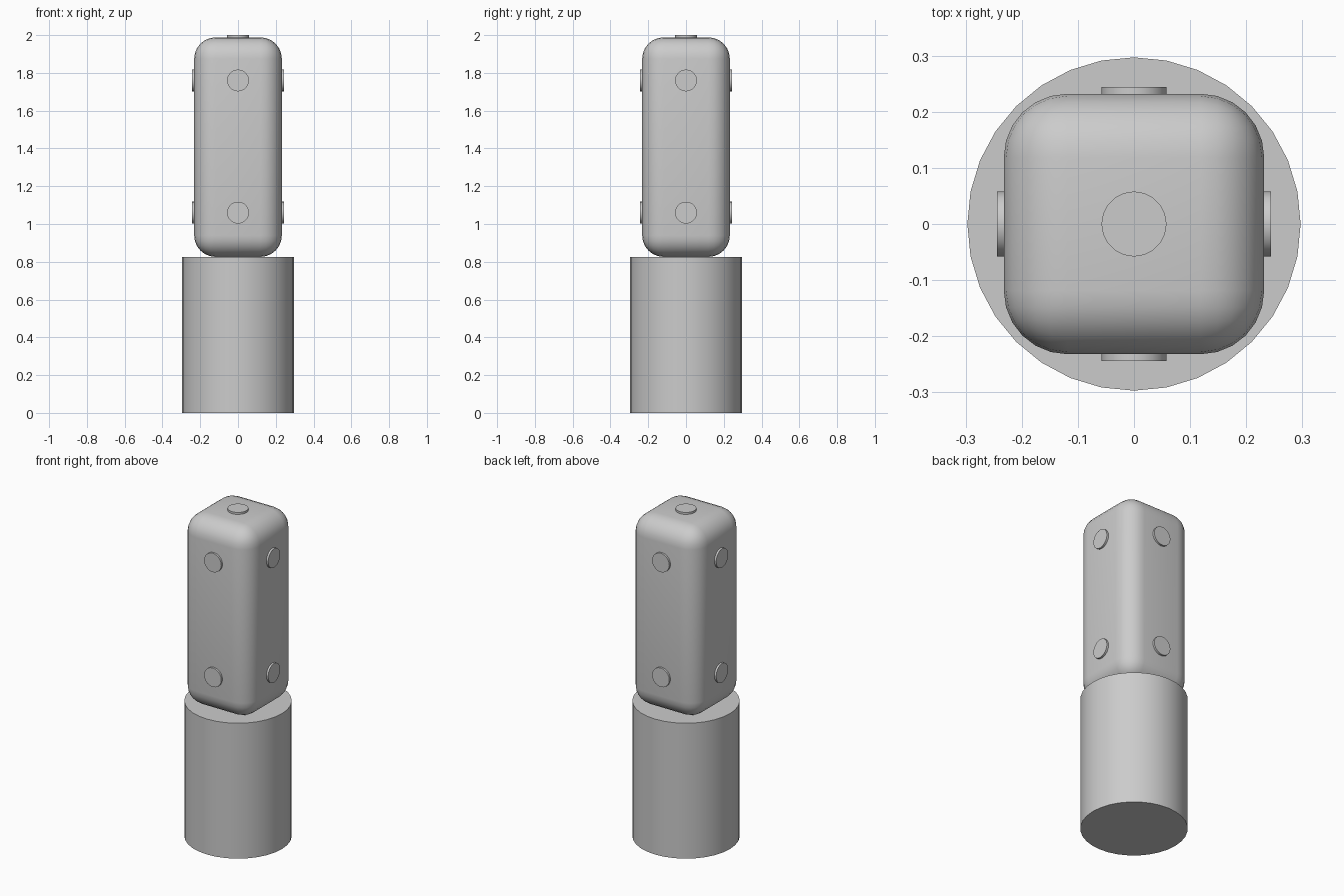
import bpy
import math

cube = bpy.data.objects.get("Cube")
if cube:
    bpy.data.objects.remove(cube, do_unlink=True)

grey = bpy.data.materials.new("plain grey")
grey.use_nodes = True
grey.diffuse_color = (0.6, 0.6, 0.6, 1)
grey.node_tree.nodes["Principled BSDF"].inputs["Base Color"].default_value = grey.diffuse_color

BASE_TOP, BODY_TOP, HALF = 0.826, 1.988, 0.232
OUT = 0.012  # how far the studs stand out


def finish(name):
    ob = bpy.context.object
    ob.name = name
    ob.data.materials.append(grey)
    bpy.ops.object.shade_smooth_by_angle(angle=math.radians(35))
    return ob


def stud(name, location, rotation):
    bpy.ops.mesh.primitive_cylinder_add(vertices=20, radius=0.058, depth=2 * OUT,
                                        location=location, rotation=rotation)
    finish(name)


# Round base
bpy.ops.mesh.primitive_cylinder_add(vertices=32, radius=0.297, depth=BASE_TOP,
                                    location=(0, 0, BASE_TOP / 2))
finish("base")

# Tall body with rounded edges
bpy.ops.mesh.primitive_cube_add(size=1, location=(0, 0, (BASE_TOP + BODY_TOP) / 2))
body = bpy.context.object
body.scale = (2 * HALF, 2 * HALF, BODY_TOP - BASE_TOP)
bpy.ops.object.transform_apply(location=False, rotation=False, scale=True)
bevel = body.modifiers.new("rounding", 'BEVEL')
bevel.width = 0.113
bevel.segments = 6
bpy.ops.object.modifier_apply(modifier=bevel.name)
finish("body")

# Two studs on each side and one on top
for i, side in enumerate(("front", "left", "back", "right")):
    turn = i * math.pi / 2
    for level, z in (("lower", 1.06), ("upper", 1.76)):
        stud(f"{side}_{level}_stud",
             (HALF * math.sin(turn), -HALF * math.cos(turn), z),
             (math.pi / 2, 0, turn))
stud("top_stud", (0, 0, BODY_TOP), (0, 0, 0))
